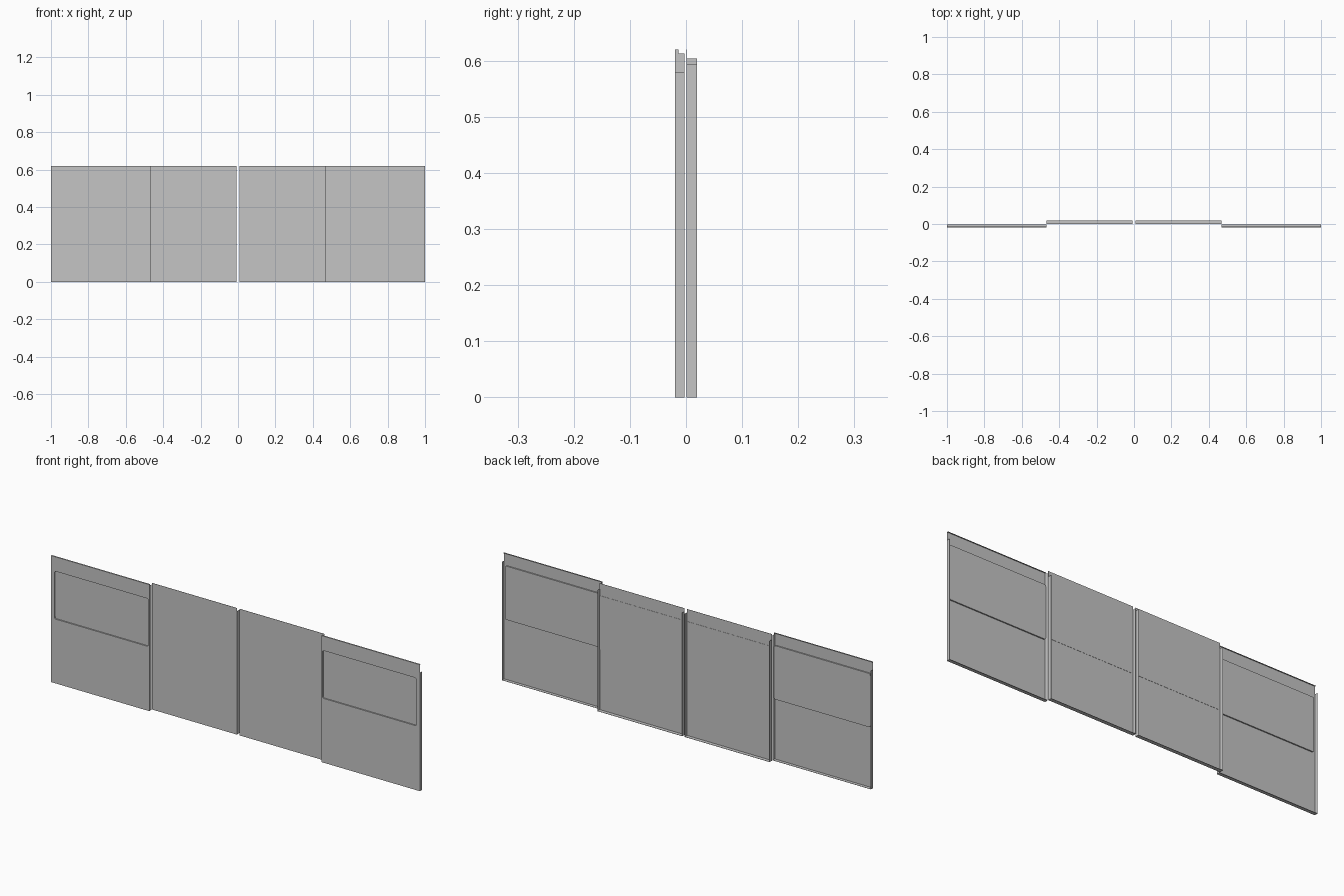
import bpy, bmesh, math

if "Cube" in bpy.data.objects:
    bpy.data.objects.remove(bpy.data.objects["Cube"])

T = 0.0012  # sheet thickness

mat = bpy.data.materials.new("grey_metal")
mat.diffuse_color = (0.56, 0.56, 0.56, 1)
mat.use_nodes = True
mat.node_tree.nodes["Principled BSDF"].inputs["Base Color"].default_value = mat.diffuse_color


def finish(bm, name):
    bmesh.ops.recalc_face_normals(bm, faces=bm.faces)
    me = bpy.data.meshes.new(name)
    bm.to_mesh(me)
    bm.free()
    me.materials.append(mat)
    ob = bpy.data.objects.new(name, me)
    bpy.context.collection.objects.link(ob)
    return ob


def box(name, x0, x1, y0, y1, z0, z1):
    bm = bmesh.new()
    bmesh.ops.create_cube(bm, size=1)
    for v in bm.verts:
        v.co = ((x0 + x1) / 2 + v.co.x * (x1 - x0),
                (y0 + y1) / 2 + v.co.y * (y1 - y0),
                (z0 + z1) / 2 + v.co.z * (z1 - z0))
    return finish(bm, name)


def rounded(x0, x1, z0, z1, r, n=4):
    pts = []
    for cx, cz, a in ((x1 - r, z1 - r, 0), (x0 + r, z1 - r, 90),
                      (x0 + r, z0 + r, 180), (x1 - r, z0 + r, 270)):
        for i in range(n + 1):
            t = math.radians(a + 90 * i / n)
            pts.append((cx + r * math.cos(t), cz + r * math.sin(t)))
    return pts


def ring(bm, pts, y):
    vs = [bm.verts.new((x, y, z)) for x, z in pts]
    return vs, [bm.edges.new((vs[i], vs[(i + 1) % len(vs)])) for i in range(len(vs))]


def bridge(bm, a, b):
    for i in range(len(a)):
        j = (i + 1) % len(a)
        bm.faces.new((a[i], a[j], b[j], b[i]))


def recessed_sheet(name, x0, x1, win, back, y, depth):
    # front skin with a recessed window, back skin with a larger raised pane
    bm = bmesh.new()
    rims = []
    for off, rect, d in ((0, win, depth), (T, back, depth)):
        o, oe = ring(bm, [(x0, 0), (x1, 0), (x1, 0.62), (x0, 0.62)], y + off)
        w, we = ring(bm, rounded(*rect, 0.008), y + off)
        bmesh.ops.triangle_fill(bm, edges=oe + we, use_beauty=True)
        p, _ = ring(bm, rounded(*rect, 0.008), y + off + d)
        bridge(bm, w, p)
        bm.faces.new(p)
        rims.append(o)
    bridge(bm, *rims)
    return finish(bm, name)


for side, s in (("left", -1), ("right", 1)):
    def bx(name, xa, xb, *rest):
        box(side + "_" + name, min(s * xa, s * xb), max(s * xa, s * xb), *rest)

    # outer panel with window recess and backing pane
    xa, xb = sorted((s * 0.467, s * 1.0))
    wa, wb = sorted((s * 0.472, s * 0.981))
    ba, bb = sorted((s * 0.469, s * 0.99))
    recessed_sheet(side + "_outer_sheet", xa, xb, (wa, wb, 0.315, 0.549),
                   (ba, bb, 0.297, 0.56), -0.02, 0.006)
    bx("outer_top_fold", 0.467, 1.0, -0.02, -0.0135, 0.62 - T, 0.62)
    bx("outer_bottom_fold", 0.467, 1.0, -0.02, -0.003, 0, T)
    bx("outer_end_fold", 1.0 - T, 1.0, -0.02, -0.003, 0, 0.58)
    bx("outer_inner_fold", 0.467, 0.467 + T, -0.02, -0.003, 0, 0.613)
    bx("outer_fold_tab", 0.467, 0.467 + T, -0.02, -0.0135, 0.613, 0.62 - T)

    # plain inner panel with thin backing strip
    bx("inner_sheet", 0.007, 0.467, 0.001, 0.001 + T, 0, 0.62)
    bx("inner_backing", 0.007 + T, 0.467 - T, 0.001 + T, 0.0032, 0.297, 0.56)
    bx("inner_bottom_fold", 0.007, 0.467, 0.001, 0.02, 0, T)
    bx("inner_centre_fold", 0.007, 0.007 + T, 0.001, 0.02, 0, 0.604)
    bx("inner_outer_fold", 0.467 - T, 0.467, 0.001, 0.02, 0, 0.593)
